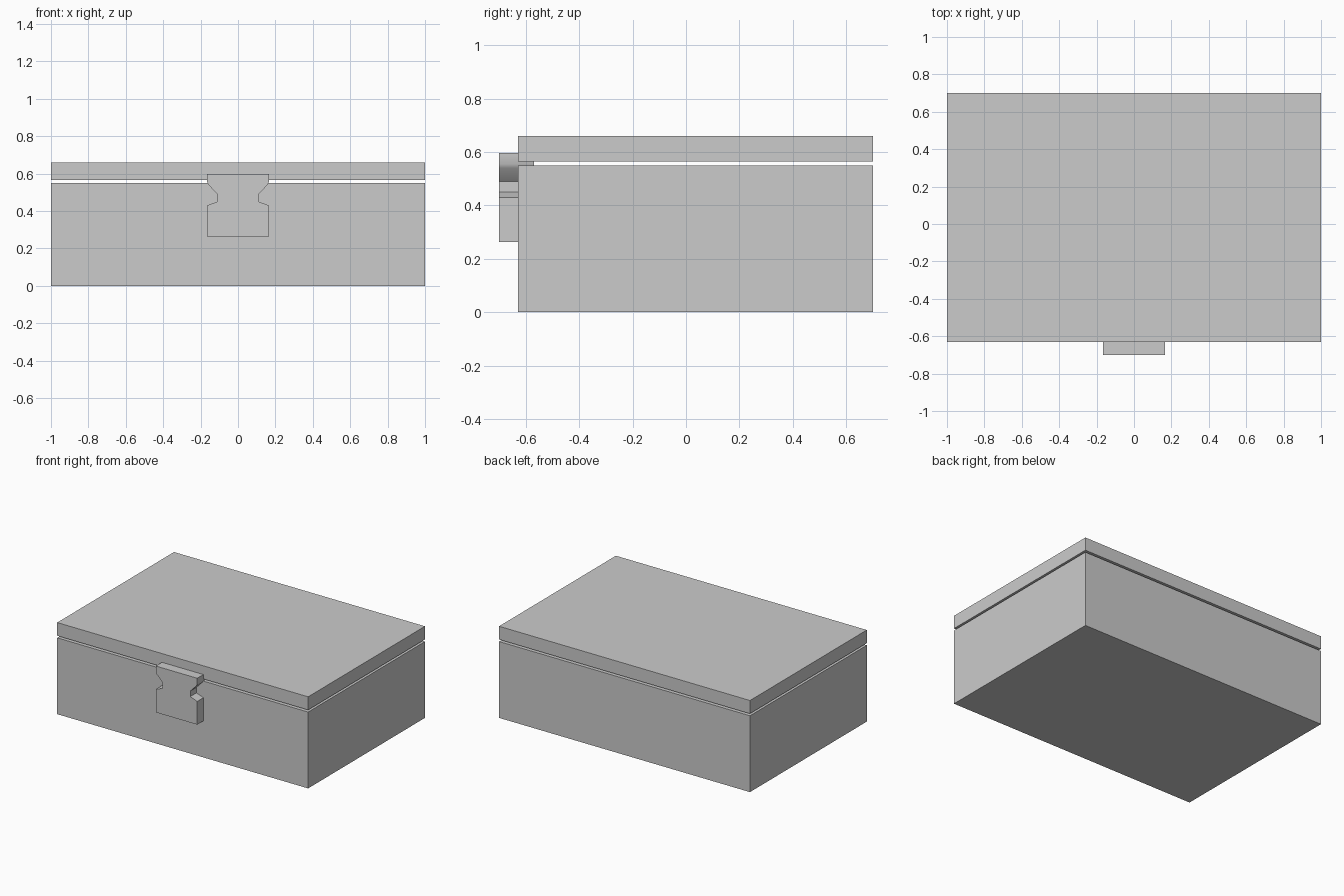
import bpy
import bmesh
import math

if "Cube" in bpy.data.objects:
    bpy.data.objects.remove(bpy.data.objects["Cube"])


def add_object(name, bm):
    bmesh.ops.recalc_face_normals(bm, faces=bm.faces)
    mesh = bpy.data.meshes.new(name)
    bm.to_mesh(mesh)
    bm.free()
    obj = bpy.data.objects.new(name, mesh)
    bpy.context.collection.objects.link(obj)
    return obj


def extrude_outline(name, points, y0, y1):
    """Extrude an x-z outline from y0 to y1."""
    bm = bmesh.new()
    face = bm.faces.new([bm.verts.new((x, y0, z)) for x, z in points])
    ext = bmesh.ops.extrude_face_region(bm, geom=[face], use_keep_orig=True)
    verts = [v for v in ext["geom"] if isinstance(v, bmesh.types.BMVert)]
    bmesh.ops.translate(bm, verts=verts, vec=(0, y1 - y0, 0))
    return add_object(name, bm)


def slab(name, z0, z1):
    return extrude_outline(name, [(-1, z0), (1, z0), (1, z1), (-1, z1)], -0.63, 0.70)


# Box body and lid, with a narrow open seam between them
slab("box_body", 0.0, 0.55)
slab("lid", 0.565, 0.66)

# Waisted clasp bridging the seam, its half outline mirrored in x
half = [(0.165, 0.263), (0.165, 0.43), (0.11, 0.45), (0.11, 0.49),
        (0.158, 0.54), (0.165, 0.555), (0.165, 0.597)]
outline = half + [(-x, z) for x, z in reversed(half)]
clasp = extrude_outline("clasp", outline, -0.70, -0.57)

# Soft shoulder under the clasp head, all other edges sharp
bpy.context.view_layer.objects.active = clasp
clasp.select_set(True)
bpy.ops.object.shade_smooth_by_angle(angle=math.radians(33))
